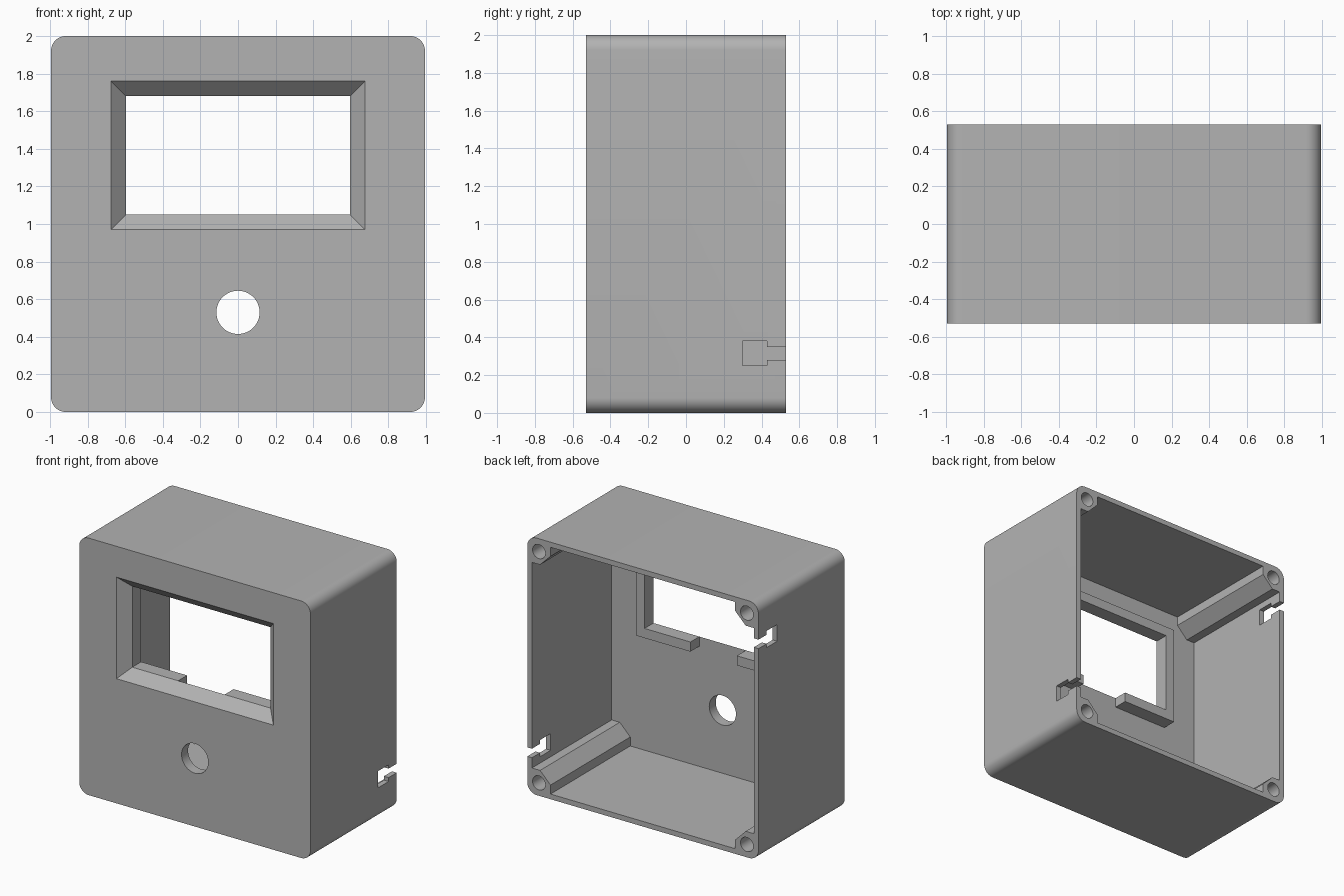
import bpy, bmesh
from math import cos, sin, pi, radians

cube = bpy.data.objects.get("Cube")
if cube:
    bpy.data.objects.remove(cube, do_unlink=True)

grey = bpy.data.materials.new("plain grey")
grey.use_nodes = True
COLOUR = (0.45, 0.45, 0.45, 1)
grey.diffuse_color = COLOUR
grey.node_tree.nodes["Principled BSDF"].inputs["Base Color"].default_value = COLOUR

HW, HH, HD = 0.995, 1.0, 0.53      # half width, height, depth
WALL, PLATE, RADIUS = 0.04, 0.08, 0.08
FLOOR = PLATE - HD                 # inner face of the front plate
CORNERS = [(1, 1), (-1, 1), (-1, -1), (1, -1)]


def loft(name, front, back, y0, y1):
    """Solid between two matching (x, z) outlines at depths y0 and y1."""
    bm = bmesh.new()
    a = [bm.verts.new((x, y0, z)) for x, z in front]
    b = [bm.verts.new((x, y1, z)) for x, z in back]
    bm.faces.new(a)
    bm.faces.new(b[::-1])
    n = len(a)
    for i in range(n):
        j = (i + 1) % n
        bm.faces.new((a[j], a[i], b[i], b[j]))
    bmesh.ops.recalc_face_normals(bm, faces=bm.faces[:])
    mesh = bpy.data.meshes.new(name)
    bm.to_mesh(mesh)
    bm.free()
    mesh.materials.append(grey)
    obj = bpy.data.objects.new(name, mesh)
    bpy.context.collection.objects.link(obj)
    return obj


def prism(name, outline, y0, y1):
    return loft(name, outline, outline, y0, y1)


def circle(cx, cz, r, n=48):
    return [(cx + r * cos(2 * pi * i / n), cz + r * sin(2 * pi * i / n)) for i in range(n)]


def rect(w, h, cz):
    return [(w * sx, cz + h * sz) for sx, sz in CORNERS]


def rounded_outline(steps=10):
    pts = []
    for k, (sx, sz) in enumerate(CORNERS):
        for i in range(steps + 1):
            t = (k + i / steps) * pi / 2
            pts.append((sx * (HW - RADIUS) + RADIUS * cos(t),
                        HH + sz * (HH - RADIUS) + RADIUS * sin(t)))
    return pts


def cavity_outline(post=0.2, cut=0.11):
    """Inner rectangle with a chamfered screw post left in each corner."""
    pts = []
    for k, (sx, sz) in enumerate(CORNERS):
        corner = [(WALL, post), (cut, post), (post, cut), (post, WALL)]
        for dx, dz in (corner if k % 2 == 0 else corner[::-1]):
            pts.append((sx * (HW - dx), HH + sz * (HH - dz)))
    return pts


# Outer shell and the pieces cut out of it
shell = prism("enclosure_shell", rounded_outline(), -HD, HD)
cutters = [prism("cavity_cutter", cavity_outline(), FLOOR, HD + 0.1)]

# Display window with 45 degree sides, and button hole
WIN_Z, WIN_W, WIN_H = 1.365, 0.595, 0.315
e = 0.02
cutters.append(loft("window_cutter",
                    rect(WIN_W + PLATE + e, WIN_H + PLATE + e, WIN_Z),
                    rect(WIN_W - e, WIN_H - e, WIN_Z), -HD - e, FLOOR + e))
cutters.append(prism("button_cutter", circle(0, 0.53, 0.115), -HD - 0.1, FLOOR + 0.1))

# Blind screw holes in the posts
for sx, sz in CORNERS:
    cutters.append(prism("screw_cutter",
                         circle(sx * (HW - 0.1), HH + sz * (HH - 0.1), 0.055, 32),
                         0.1, HD + 0.1))

# Keyhole-shaped cable slots, low on one side and high on the other
for side, cz in ((1, 0.315), (-1, 2 - 0.315)):
    for half, y0, y1 in ((0.065, 0.3, 0.43), (0.035, 0.4, HD + 0.1)):
        pts = [(side * x, cz + z) for x, z in
               ((0.9, -half), (1.1, -half), (1.1, half), (0.9, half))]
        cutters.append(prism("slot_cutter", pts, y0, y1))

for c in cutters:
    c.hide_render = True
    mod = shell.modifiers.new(c.name, "BOOLEAN")
    mod.operation = "DIFFERENCE"
    mod.solver = "EXACT"
    mod.object = c

# Bake the cuts and drop the helpers
graph = bpy.context.evaluated_depsgraph_get()
baked = bpy.data.meshes.new_from_object(shell.evaluated_get(graph))
shell.modifiers.clear()
shell.data = baked
for c in cutters:
    bpy.data.objects.remove(c, do_unlink=True)

# Raised display rim behind the window, open at the bottom middle
RIM, GAP = 0.075, 0.2
lo, hi = WIN_Z - WIN_H, WIN_Z + WIN_H
half_rim = [(GAP, lo), (WIN_W, lo), (WIN_W, hi)]
half_outer = [(WIN_W + RIM, hi + RIM), (WIN_W + RIM, lo - RIM), (GAP, lo - RIM)]


def mirror(pts):
    return [(-x, z) for x, z in reversed(pts)]


prism("display_rim", half_rim + mirror(half_rim) + mirror(half_outer) + half_outer,
      FLOOR, FLOOR + 0.11)

# Smooth the rounded corners and holes, keep edges sharp
bpy.ops.object.select_all(action="DESELECT")
shell.select_set(True)
bpy.context.view_layer.objects.active = shell
bpy.ops.object.shade_smooth_by_angle(angle=radians(30))
